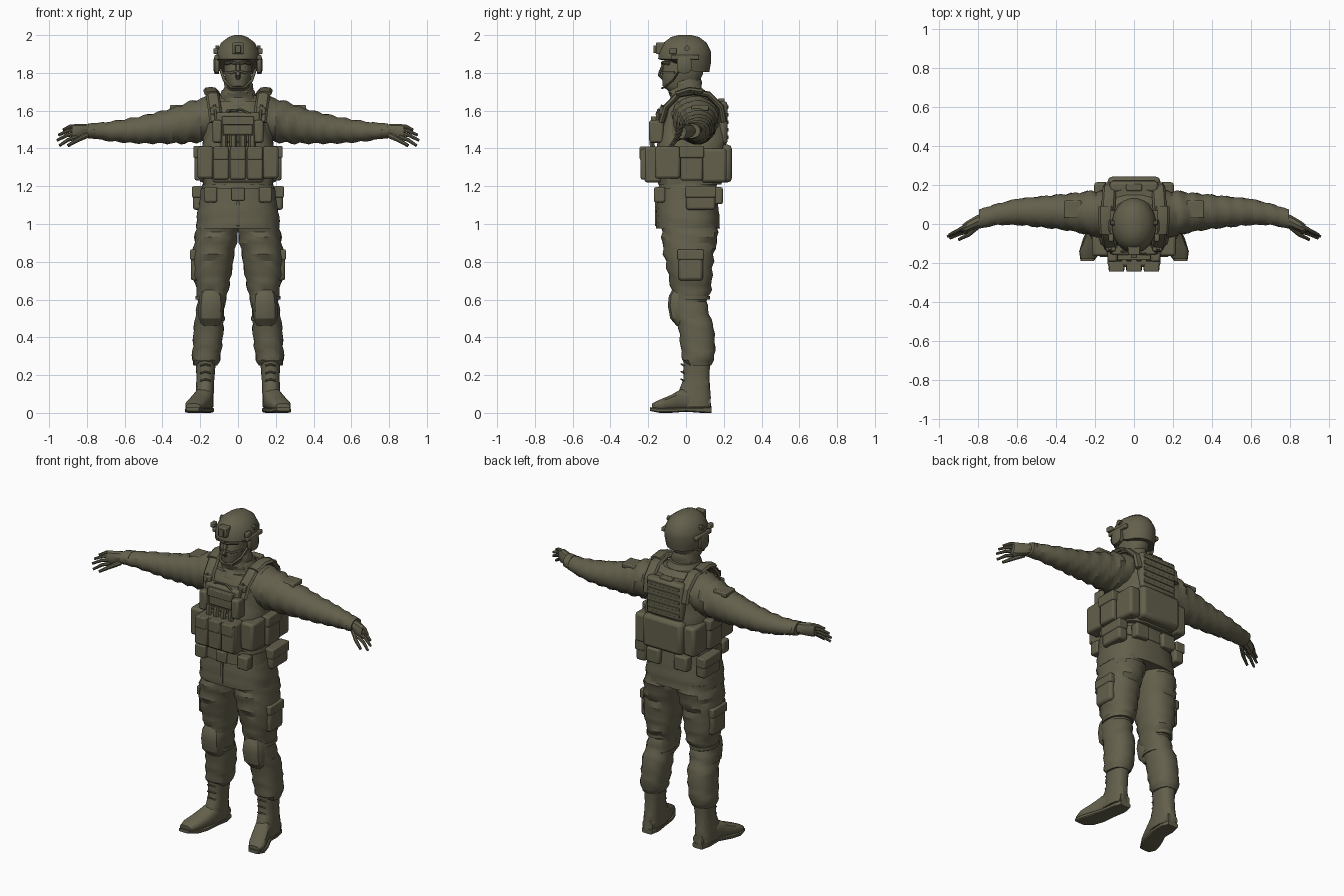
import bpy, bmesh, math
from mathutils import Vector

# All helper dimensions are in hundredths of a unit
UNIT = 0.01
cube = bpy.data.objects.get("Cube")
if cube:
    bpy.data.objects.remove(cube, do_unlink=True)

olive = bpy.data.materials.new("olive_drab")
olive.use_nodes = True
olive.diffuse_color = (0.125, 0.116, 0.072, 1)
shader = olive.node_tree.nodes["Principled BSDF"]
shader.inputs["Base Color"].default_value = olive.diffuse_color
shader.inputs["Roughness"].default_value = 0.9


def finish(name, bm, mirror, bevel=0):
    """Turn a bmesh into a named, coloured and optionally mirrored object."""
    bmesh.ops.recalc_face_normals(bm, faces=bm.faces)
    mesh = bpy.data.meshes.new(name)
    bm.to_mesh(mesh)
    bm.free()
    mesh.materials.append(olive)
    obj = bpy.data.objects.new(name, mesh)
    bpy.context.collection.objects.link(obj)
    if bevel:
        mod = obj.modifiers.new("soft_edges", "BEVEL")
        mod.width, mod.segments = bevel * UNIT, 2
    if mirror:
        obj.modifiers.new("other_side", "MIRROR")
    return obj


def skin(bm, rings):
    """Bridge successive rings and cap both ends."""
    rings = [[bm.verts.new(Vector(p) * UNIT) for p in ring] for ring in rings]
    count = len(rings[0])
    for low, high in zip(rings, rings[1:]):
        for i in range(count):
            j = (i + 1) % count
            bm.faces.new((low[i], low[j], high[j], high[i]))
    bm.faces.new(rings[0])
    bm.faces.new(rings[-1])


def loft(name, rows, axis="z", sides=16, power=2.0, fold=0.0, mirror=False, steps=3, warp=None):
    """Rows hold a station and the bounds of the section there; fold adds cloth creases."""
    def section(t, a0, a1, b0, b1):
        ring = []
        for k in range(sides):
            ang = math.tau * (k + 0.5) / sides
            c, s = math.cos(ang), math.sin(ang)
            crease = 1 + fold * math.sin(t * 0.8 + 2 * math.sin(2 * ang + 1) + ang)
            a = (a0 + a1) / 2 + (a1 - a0) / 2 * math.copysign(abs(c) ** (2 / power), c) * crease
            b = (b0 + b1) / 2 + (b1 - b0) / 2 * math.copysign(abs(s) ** (2 / power), s) * crease
            p = {"z": (a, b, t), "x": (t, a, b), "y": (a, t, b)}[axis]
            ring.append(warp(*p) if warp else p)
        return ring

    rings = [section(*rows[0])]
    for r, q in zip(rows, rows[1:]):
        for i in range(1, steps + 1):
            rings.append(section(*[u + (v - u) * i / steps for u, v in zip(r, q)]))
    bm = bmesh.new()
    skin(bm, rings)
    return finish(name, bm, mirror)


def tube(name, points, wide, thick, ref=(1, 0, 0), sides=8, mirror=True, tip=1.0):
    """Elliptical strip along a path, wide towards ref, shrinking to tip."""
    pts = [Vector(p) for p in points]
    rings = []
    for i, p in enumerate(pts):
        d = (pts[min(i + 1, len(pts) - 1)] - pts[max(i - 1, 0)]).normalized()
        u = Vector(ref)
        u = (u - d * u.dot(d)).normalized()
        v = d.cross(u)
        f = 1 + (tip - 1) * i / (len(pts) - 1)
        rings.append([p + u * wide * f * math.cos(math.tau * k / sides)
                      + v * thick * f * math.sin(math.tau * k / sides) for k in range(sides)])
    bm = bmesh.new()
    skin(bm, rings)
    return finish(name, bm, mirror)


def box(name, x, y, z, bevel=0.6, mirror=False, taper=1.0):
    """Bevelled box from bounds; taper scales the depth of its lower edge."""
    ym = sum(y) / 2
    rings = [[(x[i], ym + (y[j] - ym) * f, h) for i, j in ((0, 0), (1, 0), (1, 1), (0, 1))]
             for h, f in ((z[0], taper), (z[1], 1))]
    bm = bmesh.new()
    skin(bm, rings)
    return finish(name, bm, mirror, bevel)


# Head, face mask and neck scarf
loft("head", [(170, -5, 5, -9, 3), (173, -6, 6, -12.5, 6), (179, -7.4, 7.4, -13, 9),
              (184, -7.6, 7.6, -12, 10), (192, -7, 7, -11, 10)], power=2.3)
tube("nose", [(0, -11.5, 185), (0, -13.2, 181), (0, -14, 179), (0, -12, 177)], 1.3, 1, mirror=False)
tube("brow", [(0.5, -12.6, 185), (3.5, -12.2, 185.6), (6.5, -9, 185)], 0.9, 0.8, ref=(0, 0, 1))
tube("mask_edge", [(0, -14, 181), (4, -12.3, 180), (7.5, -6, 180)], 0.7, 0.5, ref=(0, 0, 1))
loft("scarf", [(162, -12, 12, -10, 13), (167, -9.5, 9.5, -9, 11), (170, -8, 8, -9, 9),
               (174, -7.5, 7.5, -8, 8), (178, -6.5, 6.5, -6, 8)], fold=0.07)
loft("collar", [(165, -11, 11, -7, 14), (169, -9.5, 9.5, -8, 11), (171, -8.6, 8.6, -7, 10)], steps=2)


# Helmet with raised brow, rails, ear covers and front mount
def brow_cut(x, y, z):
    front = min(max((3 - y) / 9, 0), 1)
    return x, y, z + max(187.5 - z, 0) * front * 0.9


loft("helmet", [(180.5, -10.5, 10.5, -13, 12.5), (186, -11.6, 11.6, -15, 13.5), (191, -11.4, 11.4, -14.5, 13.5),
                (196, -9, 9, -12, 11), (199, -5, 5, -8, 7), (200, -2, 2, -4, 3)], sides=20, steps=2, warp=brow_cut)
box("helmet_rail", (10, 12.4), (-8, 7), (187, 189.5), mirror=True)
loft("ear_cover", [(10, -5, 3, 179.5, 189), (12.3, -5, 3, 179.5, 189), (13, -3.5, 1.5, 181.5, 187)],
     axis="x", sides=10, power=3, mirror=True, steps=1)
box("front_mount", (-3, 3), (-16, -11), (190, 196))
box("mount_clip", (-1.6, 1.6), (-17.2, -13), (190.5, 194.5), bevel=0.4)
box("side_light", (10.5, 13), (-9, -5), (190, 193), mirror=True)
loft("rail_knob", [(10, -1, 2, 191.5, 194.5), (12, -1, 2, 191.5, 194.5)], axis="x", sides=8, mirror=True, steps=1)
tube("chin_strap", [(9.3, -3, 182), (7.3, -7, 176), (3.5, -11.5, 172.3), (0, -12.5, 172)], 0.8, 0.5)

# Jacket body and skirt
loft("jacket", [(116, -19, 19, -14, 16), (125, -18.5, 18.5, -13, 17), (142, -19, 19, -13, 18),
                (155, -18.5, 18.5, -11, 18), (163, -17, 17, -8, 17), (168, -11, 11, -5, 12)], power=2.6)
loft("jacket_skirt", [(97.5, -22.3, 22.3, -16, 18), (104, -22, 22, -16, 17.8), (112, -20.5, 20.5, -15.5, 17),
                      (121, -19, 19, -14.5, 15.5)], power=2.7, sides=20, fold=0.012)
box("jacket_placket", (-0.8, 0.8), (-16.4, -14), (99, 112), bevel=0.2)

# Sleeves and hands
loft("sleeve", [(12, -8, 17, 145, 168.5), (22, -6, 17, 143, 166), (30, -4, 16, 142.5, 163.5),
                (40, -2.5, 15, 142.5, 160), (50, -1.5, 14, 142.5, 157.5), (60, -0.5, 13, 143, 155.5),
                (70, -0.5, 10.5, 144, 154), (78, -2, 8, 145.5, 153)], axis="x", fold=0.06, mirror=True, steps=4)
loft("cuff", [(75, -1.5, 9, 145, 153.6), (79.5, -2.5, 7.6, 145.3, 153.3)], axis="x", mirror=True, steps=1)
box("arm_patch_pocket", (27, 36), (3, 12), (160, 163), mirror=True)
loft("palm", [(76, 0, 6.5, 147, 152), (81, -2.5, 4.5, 145.5, 153), (86, -4.5, 1.5, 144.5, 153),
              (88, -4.5, 0, 145, 152.5)], axis="x", sides=10, mirror=True, steps=2)
for i, finger in enumerate(("index", "middle", "ring", "little")):
    reach = (94.5, 95.8, 95, 92.5)[i]
    start = Vector((85.5, -3.6 + i * 0.9, 146 + i * 1.9))
    end = Vector((reach, -7.3 + i * 0.9, 141.5 + i * 2.8))
    tube(finger + "_finger", [start, start.lerp(end, 0.5) + Vector((0, 0.3, 0.8)), end],
         1.25, 1.2, ref=(0, 0, 1), tip=0.6)
tube("thumb", [(80, -1, 147), (85, -5.5, 144.5), (90, -8, 141.5)], 1.6, 1.4, ref=(0, 0, 1), tip=0.55)

# Armoured vest, shoulder straps and webbing
loft("vest", [(121, -18.5, 18.5, -15, 19), (131, -19.5, 19.5, -16, 20.5), (142, -19, 19, -15.5, 21.5),
              (150, -16, 16, -14.5, 21.5), (160, -15, 15, -11.5, 20.5), (165, -13, 13, -9, 18)], power=3.4)
tube("shoulder_strap", [(11.5, -13, 154), (12.5, -10.5, 162), (13.5, -4, 168.5), (13.5, 4, 170),
                        (13, 12, 168.5), (12.5, 18.5, 162), (12, 20, 154)], 3.6, 1.7)
tube("shoulder_pad", [(14, -5, 168.8), (14.5, 2, 171), (14.5, 9, 170)], 3.8, 1.6)
box("back_plate", (-12.5, 12.5), (16, 22), (142, 165), bevel=1.8)
box("back_pouch", (-13.5, 13.5), (16, 24.3), (122, 142), bevel=2.2)
box("drag_handle", (-4, 4), (17, 20.5), (163, 166.5))
for z in range(145, 163, 4):
    box("back_webbing", (-11, 11), (21.5, 22.5), (z, z + 1.8), bevel=0.2)
box("rear_side_pouch", (13, 20.5), (8, 21.5), (122, 140), bevel=1.6, mirror=True)
box("side_pouch", (16, 23), (-3, 9), (123, 140.5), bevel=1.2, mirror=True)
box("side_pouch_flap", (17, 23.6), (-3.5, 9.5), (135, 141.3), bevel=0.7, mirror=True)
box("front_side_pouch", (13, 21.5), (-16.5, -3), (124, 141), bevel=1.4, mirror=True)

# Chest gear
box("chest_plate", (-11.5, 11.5), (-16, -9), (143, 159), bevel=1.2)
box("magazine_rack", (-13.5, 13.5), (-22, -13), (122, 141), bevel=1.4)
for x in (-13.2, -4.2, 4.8):
    box("magazine_pouch", (x, x + 8.4), (-24, -15), (123.5, 140), bevel=1)
    box("magazine_flap", (x + 0.3, x + 8.1), (-24.5, -15), (134, 141), bevel=0.6)
for x in (-7.5, -2.5, 2.5, 7.5):
    tube("magazine_top", [(x, -17.5, 138), (x, -18, 143), (x, -17.5, 147)], 1.9, 1.5, mirror=False, sides=6)
box("document_pouch", (-8, 8), (-18, -13), (147, 156), bevel=1)
box("document_flap", (-8.4, 8.4), (-18.6, -13), (152.5, 157), bevel=0.5)
box("radio_pouch", (8.5, 13.5), (-19.5, -12), (143, 155), bevel=1.2, mirror=True)
tube("radio_antenna", [(11.5, -15, 154), (12, -14, 159), (12.5, -12.5, 163)], 0.8, 0.8, sides=6)
box("strap_buckle", (9.5, 14.5), (-14, -9.5), (158, 162), mirror=True)
tube("chest_cable", [(7, -15.5, 158), (2, -14.5, 160.5), (-5, -14, 160), (-9, -14.5, 156)],
     0.7, 0.7, ref=(0, 0, 1), mirror=False, sides=6)

# Belt and hip pouches
loft("belt", [(112.5, -20.4, 20.4, -16, 17.3), (119, -19.8, 19.8, -15.6, 16.6)], power=2.8, sides=20, steps=1)
box("belt_buckle", (-3.5, 3.5), (-17, -14), (112.5, 119), bevel=0.5)
box("hip_pouch", (17.5, 23.8), (0, 15.5), (107.5, 119), bevel=1.3, mirror=True)
box("hip_pouch_flap", (18, 24.3), (-0.5, 16), (114, 120), bevel=0.7, mirror=True)
box("rear_belt_pouch", (5, 14), (14, 19.5), (110.5, 119.5), bevel=1, mirror=True)
box("front_belt_pouch", (11, 18), (-17, -11), (111.5, 119.5), bevel=0.9, mirror=True)

# Trousers
loft("trouser_leg", [(101, 0, 21.5, -13.5, 16.5), (93, 0, 23, -13, 17), (84, 2, 24, -12, 15),
                     (73, 3.5, 24, -9.5, 14), (65, 5, 22, -8, 13.5), (59, 6.5, 21.5, -8.5, 11),
                     (52, 7.5, 22.5, -6.5, 12.5), (45, 7.5, 23.5, -4, 15), (35, 8.5, 24, -3, 15.5),
                     (28, 9.5, 24.5, -2, 15), (25, 11, 23.5, 0, 13)], power=2.3, fold=0.045, mirror=True)
box("cargo_pocket", (20, 25), (-4, 9), (70, 86), bevel=1.6, mirror=True)
box("cargo_flap", (20.5, 25.4), (-4.5, 9.5), (81, 86.5), bevel=0.7, mirror=True)
loft("knee_pad", [(46, 10, 19, -5, 3), (50, 8, 21, -8.5, 3), (57, 7.5, 21, -9.8, 3), (62, 8, 20.5, -9.2, 3),
                  (65, 10, 19, -7.5, 3)], power=2.8, sides=12, mirror=True, steps=1)
for z in (49, 60):
    loft("knee_strap", [(z, 6.8, 22.6, -7, 12.8), (z + 2, 6.8, 22.6, -7, 12.8)], mirror=True, steps=1)

# Boots, splayed outwards at the toes
loft("boot_shaft", [(29, 11.5, 22.5, -1.5, 13), (18, 12.5, 22, -1.5, 12.5), (11, 12.8, 22.5, -4, 13),
                    (3, 13, 23, -5, 13.5)], power=2.5, fold=0.02, mirror=True)
loft("boot_foot", [(13, 14, 21, 2, 8), (6, 13, 22, 1, 12), (-2, 13.2, 23.5, 1, 13), (-8, 15, 26, 1, 9.5),
                   (-14, 17.5, 28, 1, 7), (-18, 20, 27.5, 1.5, 5)], axis="y", power=2.6, mirror=True, steps=2)
loft("boot_sole", [(13.5, 14, 21, 0, 3), (8, 12.8, 22.4, 0, 3), (0, 13.4, 23, 0.6, 3), (-8, 14.8, 26.4, 0, 2.6),
                   (-14, 17, 28.2, 0, 2.6), (-19, 20.5, 27.5, 1, 3)], axis="y", power=5, mirror=True, steps=1)
for z in range(13, 26, 4):
    tube("boot_lace", [(14.5, -1.2, z), (17.2, -2.4, z + 0.8), (20, -1.2, z)], 0.5, 0.5, ref=(0, 0, 1), sides=6)

# Smooth shading with sharp creases
bpy.ops.object.select_all(action="DESELECT")
for obj in bpy.context.scene.objects:
    if obj.type == "MESH" and olive.name in obj.data.materials:
        obj.select_set(True)
        bpy.context.view_layer.objects.active = obj
bpy.ops.object.shade_smooth_by_angle(angle=math.radians(30))
